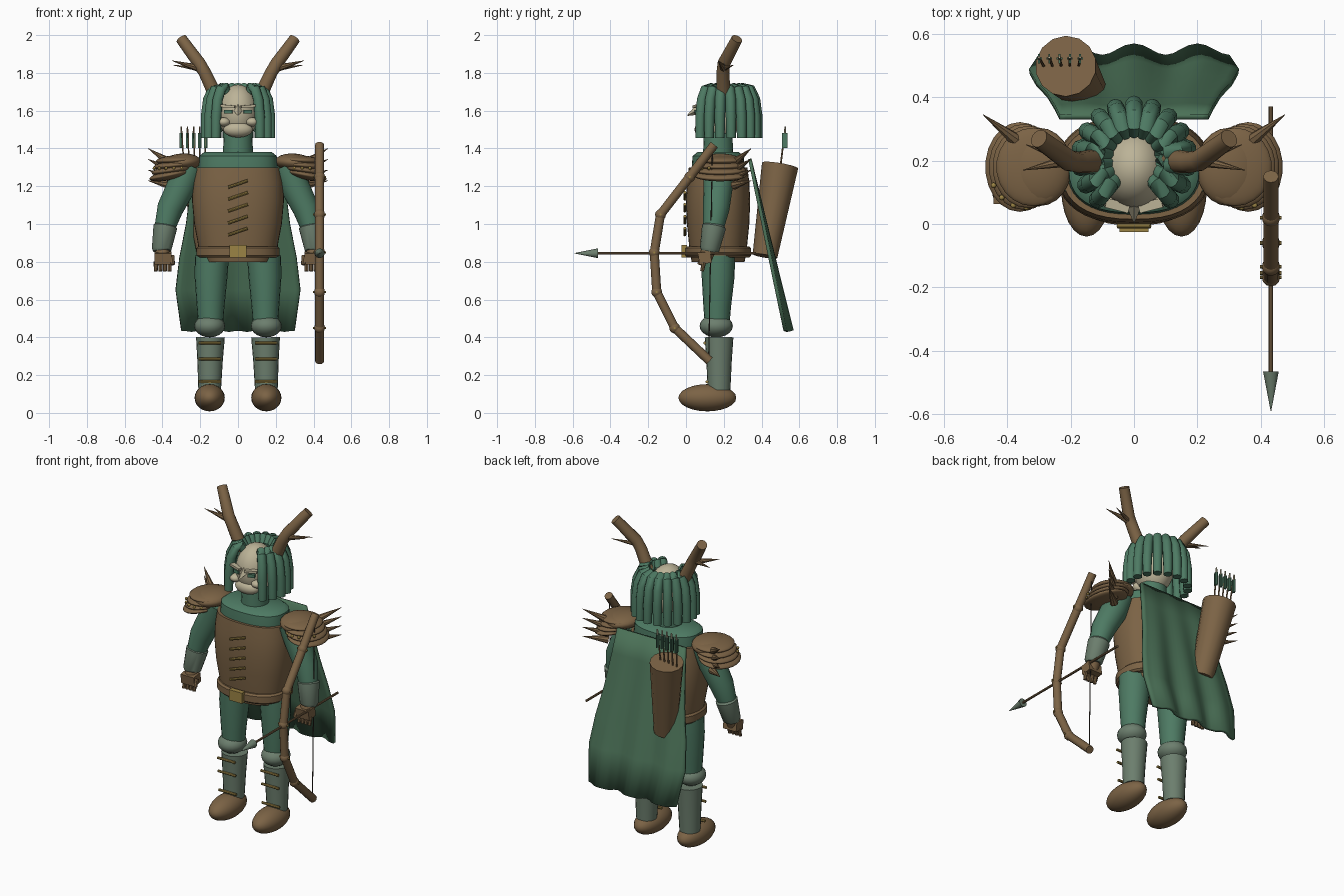
import bpy, bmesh, math
from mathutils import Vector, Matrix

if "Cube" in bpy.data.objects:
    bpy.data.objects.remove(bpy.data.objects["Cube"])


def material(name, rgb):
    m = bpy.data.materials.new(name)
    m.diffuse_color = (*rgb, 1)
    m.use_nodes = True
    m.node_tree.nodes["Principled BSDF"].inputs["Base Color"].default_value = m.diffuse_color
    return m


GREEN = material("forest green", (0.075, 0.195, 0.125))
CAPE = material("cape green", (0.07, 0.165, 0.095))
BROWN = material("leather brown", (0.20, 0.125, 0.06))
STEEL = material("grey green", (0.15, 0.21, 0.155))
GOLD = material("dull gold", (0.33, 0.23, 0.06))
SKIN = material("pale bark", (0.50, 0.45, 0.31))
DARK = material("dark string", (0.05, 0.04, 0.03))


def finish(name, bm, mat):
    bmesh.ops.recalc_face_normals(bm, faces=bm.faces[:])
    me = bpy.data.meshes.new(name)
    bm.to_mesh(me)
    bm.free()
    me.materials.append(mat)
    me.shade_smooth()
    me.set_sharp_from_angle(angle=math.radians(40))
    ob = bpy.data.objects.new(name, me)
    bpy.context.collection.objects.link(ob)
    return ob


def ball(name, c, r, mat, rot=(0, 0, 0), seg=20):
    bm = bmesh.new()
    bmesh.ops.create_uvsphere(bm, u_segments=seg, v_segments=max(6, seg // 2), radius=1)
    ob = finish(name, bm, mat)
    ob.location, ob.scale, ob.rotation_euler = c, r, rot
    return ob


def box(name, c, size, mat, rot=(0, 0, 0)):
    bm = bmesh.new()
    bmesh.ops.create_cube(bm, size=1)
    ob = finish(name, bm, mat)
    ob.location, ob.scale, ob.rotation_euler = c, size, rot
    return ob


def tube(name, pts, radii, mat, seg=14):
    """Capped tube through points, one radius per point."""
    bm = bmesh.new()
    pts = [Vector(p) for p in pts]
    rings = []
    for i, p in enumerate(pts):
        d = (pts[min(i + 1, len(pts) - 1)] - pts[max(i - 1, 0)]).normalized()
        ref = Vector((1, 0, 0)) if abs(d.x) < 0.85 else Vector((0, 0, 1))
        u = d.cross(ref).normalized()
        v = d.cross(u)
        rings.append([bm.verts.new(p + radii[i] * (u * math.cos(a) + v * math.sin(a)))
                      for a in (2 * math.pi * k / seg for k in range(seg))])
    for a, b in zip(rings, rings[1:]):
        for k in range(seg):
            bm.faces.new((a[k], a[(k + 1) % seg], b[(k + 1) % seg], b[k]))
    bm.faces.new(rings[0])
    bm.faces.new(rings[-1])
    return finish(name, bm, mat)


def rod(name, a, b, r1, r2, mat, seg=14):
    return tube(name, [a, b], [r1, r2], mat, seg)


def loft(name, sections, cy, power, mat, seg=40):
    """Stacked rounded-box sections given as (z, half width, half depth)."""
    bm = bmesh.new()
    rings = []
    for z, rx, ry in sections:
        ring = []
        for k in range(seg):
            a = 2 * math.pi * k / seg
            c, s = math.cos(a), math.sin(a)
            ring.append(bm.verts.new((rx * math.copysign(abs(c) ** (2 / power), c),
                                      cy + ry * math.copysign(abs(s) ** (2 / power), s), z)))
        rings.append(ring)
    for a, b in zip(rings, rings[1:]):
        for k in range(seg):
            bm.faces.new((a[k], a[(k + 1) % seg], b[(k + 1) % seg], b[k]))
    bm.faces.new(rings[0])
    bm.faces.new(rings[-1])
    return finish(name, bm, mat)


# Torso, breastplate, belt
loft("tunic", [(1.15, .20, .14), (1.30, .21, .14), (1.36, .205, .135), (1.38, .18, .11)], .17, 2.4, GREEN)
loft("breastplate", [(.84, .205, .15), (.90, .213, .155), (1.0, .232, .165), (1.12, .243, .17),
                     (1.22, .24, .165), (1.30, .228, .155)], .17, 2.4, BROWN)
loft("skirt", [(.80, .18, .14), (.85, .20, .15)], .17, 2.4, BROWN)
loft("belt", [(.822, .21, .165), (.832, .22, .175), (.872, .22, .175), (.882, .21, .165)], .17, 2.4, BROWN)
box("buckle", (0, -.01, .855), (.09, .03, .066), GOLD)
for i in range(5):
    z = .96 + .063 * i
    rod("chest_lace", (-.052, -.006, z - .018), (.052, -.006, z + .018), .008, .008, GOLD, 8)

# Neck, head and face
rod("neck", (0, .17, 1.36), (0, .17, 1.50), .08, .075, GREEN, 20)
ball("head", (0, .175, 1.59), (.108, .125, .148), SKIN, seg=28)
ball("jaw", (0, .09, 1.50), (.078, .045, .042), SKIN)
rod("nose", (0, .075, 1.61), (0, .008, 1.575), .032, .003, SKIN, 4)
for s in (-1, 1):
    ball("cheek", (s * .075, .085, 1.54), (.035, .035, .024), SKIN)
    box("brow", (s * .052, .058, 1.623), (.075, .03, .014), SKIN, (0, s * -.08, s * .25))
    box("eye", (s * .05, .062, 1.594), (.042, .02, .02), GREEN, (0, 0, s * .3))

# Ring of hanging hair locks, open over the face
N = 15
for i in range(N):
    a = math.radians(-90 + 42 + i * (360 - 84) / (N - 1))
    path = [(.085, 1.69), (.105, 1.725), (.135, 1.715), (.16, 1.66), (.172, 1.57), (.175, 1.455)]
    tube("hair_lock", [(r * math.cos(a), .205 + r * math.sin(a), z) for r, z in path],
         [.022, .025, .027, .028, .028, .025], GREEN, 10)

for s in (-1, 1):
    # Antlers
    tube("antler", [(s * .11, .2, 1.66), (s * .175, .195, 1.80), (s * .205, .20, 1.85), (s * .30, .27, 1.98)],
         [.038, .034, .034, .03], BROWN)
    rod("antler_tine", (s * .21, .2, 1.825), (s * .35, .17, 1.865), .02, .001, BROWN, 8)
    rod("antler_tine", (s * .18, .19, 1.82), (s * .34, .25, 1.84), .018, .001, BROWN, 8)

    # Arms
    tube("upper_arm", [(s * .255, .17, 1.31), (s * .30, .17, 1.20), (s * .36, .16, 1.08), (s * .388, .145, .98)],
         [.08, .078, .07, .055], GREEN, 18)
    tube("bracer", [(s * .382, .15, 1.00), (s * .385, .148, .985), (s * .405, .125, .865), (s * .405, .123, .855)],
         [.05, .064, .052, .044], STEEL, 18)
    rod("wrist", (s * .40, .125, .88), (s * .40, .10, .81), .04, .035, BROWN)
    box("hand", (s * .397, .10, .82), (.092, .066, .06), BROWN, (.15, 0, 0))
    for k in range(4):
        x = s * (.363 + .024 * k)
        rod("finger", (x, .095, .80), (x, .085, .75), .012, .010, BROWN, 8)
    rod("thumb", (s * .35, .09, .83), (s * .345, .07, .785), .014, .011, BROWN, 8)

    # Layered shoulder guards with spikes and studs
    ball("shoulder_cap", (s * .30, .18, 1.325), (.105, .125, .048), BROWN, (0, s * .08, 0), 22)
    for k in range(4):
        ball("shoulder_plate", (s * (.318 + .014 * k), .18, 1.338 - .026 * k),
             (.118 - .002 * k, .125 + .006 * k, .027), BROWN, (0, s * (.05 + .05 * k), 0), 22)
        rod("shoulder_spike", (s * .36, .255, 1.325 - .04 * k), (s * .476, .345, 1.40 - .057 * k),
            .024, .001, BROWN, 8)
    for k in range(5):
        a = math.radians(-115 + 22 * k)
        ball("stud", (s * (.345 + .11 * math.cos(a)), .18 + .128 * math.sin(a), 1.295), (.009,) * 3, GOLD, seg=8)

    # Legs
    tube("thigh", [(s * .145, .165, .46), (s * .145, .165, .56), (s * .143, .17, .72), (s * .138, .17, .83)],
         [.065, .073, .087, .09], GREEN, 20)
    ball("knee_guard", (s * .15, .16, .46), (.082, .088, .06), STEEL)
    tube("greave", [(s * .15, .175, .12), (s * .148, .175, .27), (s * .146, .175, .40)], [.06, .067, .076], STEEL, 20)
    for z, y in ((.165, .111), (.285, .105), (.37, .099)):
        rod("greave_strap", (s * .15 - .06, y, z), (s * .15 + .06, y, z), .008, .008, GOLD, 8)
    ball("boot", (s * .15, .113, .08), (.08, .153, .072), BROWN, seg=24)

# Cape: wavy sheet hanging backwards
bm = bmesh.new()
profile = [(1.345, .235), (1.20, .25), (1.0, .275), (.82, .31), (.65, .33), (.43, .30)]
nx = 24
rows = []
for z, w in profile:
    t = (1.345 - z) / .915
    row = []
    for i in range(nx + 1):
        u = 2 * i / nx - 1
        wave = .018 * math.cos(u * 3 * math.pi) * t
        drop = .0 if t < .95 else .012 * math.cos(u * 3 * math.pi)
        row.append(bm.verts.new((u * w, .338 + .205 * t + wave, z + abs(drop) * .5)))
    rows.append(row)
for a, b in zip(rows, rows[1:]):
    for i in range(nx):
        bm.faces.new((a[i], a[i + 1], b[i + 1], b[i]))
cape = finish("cape", bm, CAPE)
solid = cape.modifiers.new("thickness", 'SOLIDIFY')
solid.thickness = .018
solid.offset = 0

# Quiver with arrows
rod("quiver", (-.15, .418, .83), (-.215, .498, 1.31), .066, .097, BROWN, 14)
for k in range(5):
    x = -.30 + .0325 * k
    rod("spare_shaft", (x * .8 - .04, .49, 1.22), (x, .525, 1.51), .005, .004, BROWN, 6)
    rod("spare_tip", (x, .524, 1.48), (x, .526, 1.515), .006, .004, SKIN, 6)
    box("fletching", (x, .522, 1.442), (.018, .006, .08), GREEN)
    box("fletching", (x, .522, 1.442), (.006, .03, .08), GREEN)

# Bow with knots, pins and string
X = .432
bow = [(.15, 1.42), (.02, 1.25), (-.135, 1.05), (-.168, .85), (-.155, .64), (-.06, .45), (.125, .275)]
for (y1, z1), (y2, z2) in zip(bow, bow[1:]):
    rod("bow_limb", (X, y1, z1), (X, y2, z2), .024, .024, BROWN, 12)
for y, z in bow[1:-1]:
    ball("bow_knot", (X, y, z), (.029, .029, .029), BROWN, seg=12)
    rod("bow_pin", (X - .034, y, z), (X + .034, y, z), .006, .006, GOLD, 6)
rod("bow_string", (X, .14, 1.41), (X, .12, .28), .003, .003, DARK, 6)

# Nocked arrow
rod("arrow_shaft", (X, .37, .845), (X, -.48, .845), .007, .007, BROWN, 8)
rod("arrow_head", (X, -.465, .845), (X, -.59, .845), .026, .001, STEEL, 10)
